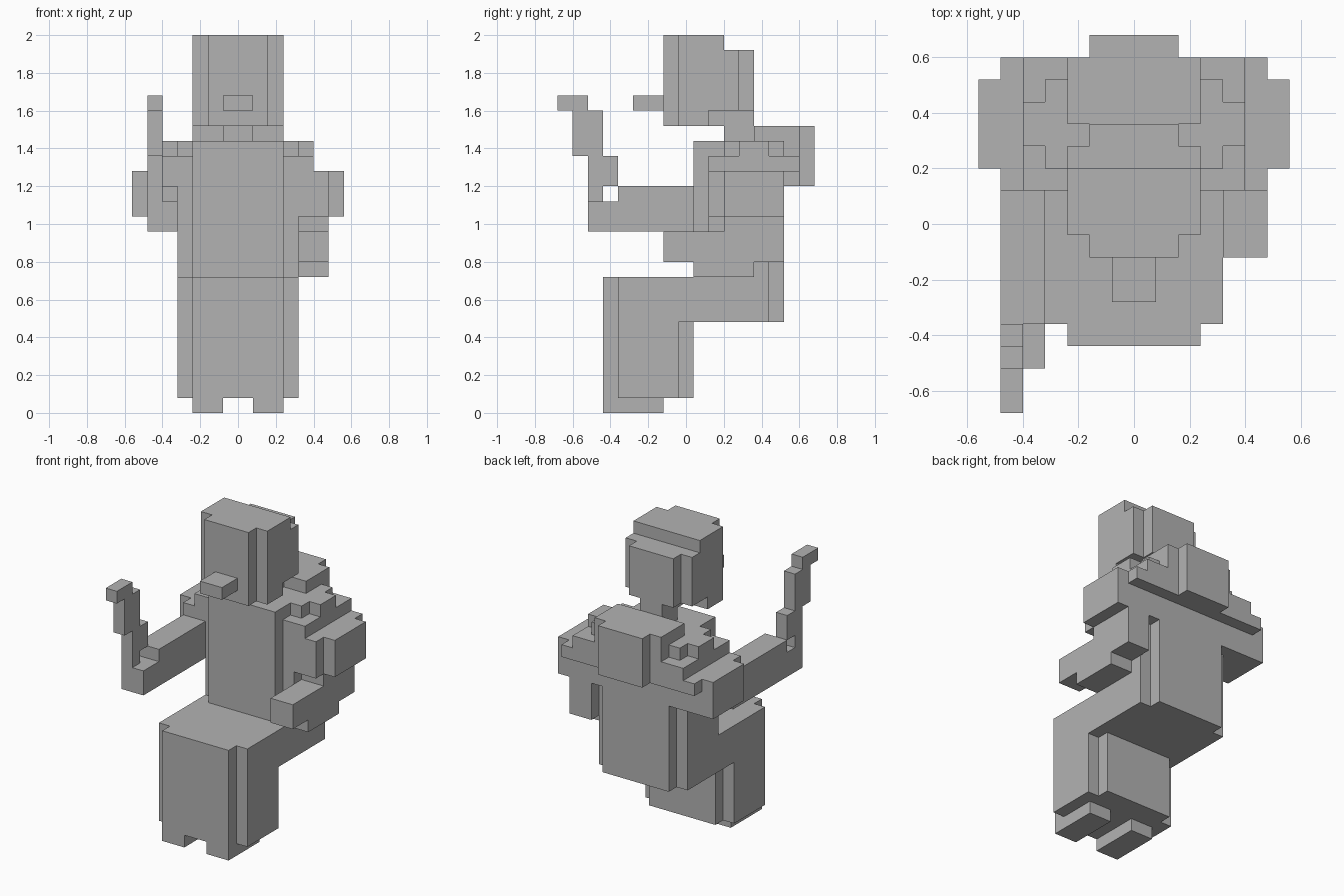
import bpy
import bmesh
from mathutils import Vector

if "Cube" in bpy.data.objects:
    bpy.data.objects.remove(bpy.data.objects["Cube"], do_unlink=True)

U = 0.08      # size of one block
DEPTH = 8.5   # half the depth, in blocks

stone = bpy.data.materials.new("stone grey")
stone.use_nodes = True
grey = (0.45, 0.45, 0.45, 1)
stone.diffuse_color = grey
stone.node_tree.nodes["Principled BSDF"].inputs["Base Color"].default_value = grey


def part(name, *boxes):
    """Join block ranges (x0, x1, y0, y1, z0, z1) into one clean outer shell."""
    cells = {(x, y, z)
             for x0, x1, y0, y1, z0, z1 in boxes
             for x in range(x0, x1) for y in range(y0, y1) for z in range(z0, z1)}
    bm = bmesh.new()
    for c in cells:
        for axis in range(3):
            for side in (0, 1):
                near = list(c)
                near[axis] += 2 * side - 1
                if tuple(near) in cells:
                    continue
                a, b = (axis + 1) % 3, (axis + 2) % 3
                ring = []
                for da, db in ((0, 0), (1, 0), (1, 1), (0, 1)):
                    p = Vector(c)
                    p[axis] += side
                    p[a] += da
                    p[b] += db
                    p.y -= DEPTH
                    ring.append(bm.verts.new(p * U))
                bm.faces.new(ring if side else ring[::-1])
    bmesh.ops.remove_doubles(bm, verts=bm.verts[:], dist=U / 100)
    bmesh.ops.dissolve_limit(bm, angle_limit=0.01, verts=bm.verts[:], edges=bm.edges[:])
    mesh = bpy.data.meshes.new(name)
    bm.to_mesh(mesh)
    bm.free()
    mesh.materials.append(stone)
    obj = bpy.data.objects.new(name, mesh)
    bpy.context.collection.objects.link(obj)


def wide(half, *yz):
    """A block range centred on x = 0."""
    return (-half, half, *yz)


# Feet
part("left_foot", (1, 3, 3, 7, 0, 1))
part("right_foot", (-3, -1, 3, 7, 0, 1))

# Seated lower body with notched corners
part("legs_and_lap",
     wide(3, 3, 9, 1, 9), wide(4, 4, 8, 1, 9),
     wide(3, 3, 15, 6, 9), wide(4, 4, 14, 6, 9))

# Torso
part("torso", wide(3, 9, 15, 9, 18), wide(4, 10, 14, 9, 17))

# Stepped shoulder mantle
part("shoulders",
     wide(6, 10, 15, 13, 16), wide(7, 11, 15, 13, 16),
     wide(6, 10, 16, 15, 16), wide(5, 10, 16, 15, 17),
     wide(4, 11, 15, 17, 18), wide(5, 12, 14, 17, 18))

# Hump on the upper back
part("back_hump", wide(3, 13, 16, 15, 19), wide(2, 16, 17, 15, 19))

# Arms
part("left_arm", (4, 6, 7, 15, 10, 12), (4, 6, 9, 13, 9, 10), (4, 6, 11, 15, 12, 13))
part("right_arm", (-6, -4, 4, 11, 12, 15), (-6, -4, 2, 4, 12, 14))

# Crooked stick held in the right hand
part("stick",
     (-6, -5, 2, 3, 14, 17), (-6, -5, 3, 4, 15, 17),
     (-6, -5, 1, 3, 17, 20), (-6, -5, 0, 2, 20, 21))

# Neck, head and nose
part("neck", wide(1, 11, 13, 18, 20), wide(1, 10, 13, 19, 20))
part("head",
     wide(3, 8, 10, 19, 25), wide(2, 7, 10, 19, 25),
     wide(3, 10, 11, 20, 25), wide(3, 11, 12, 20, 24),
     wide(2, 12, 13, 20, 24))
part("nose", wide(1, 5, 7, 20, 21))
